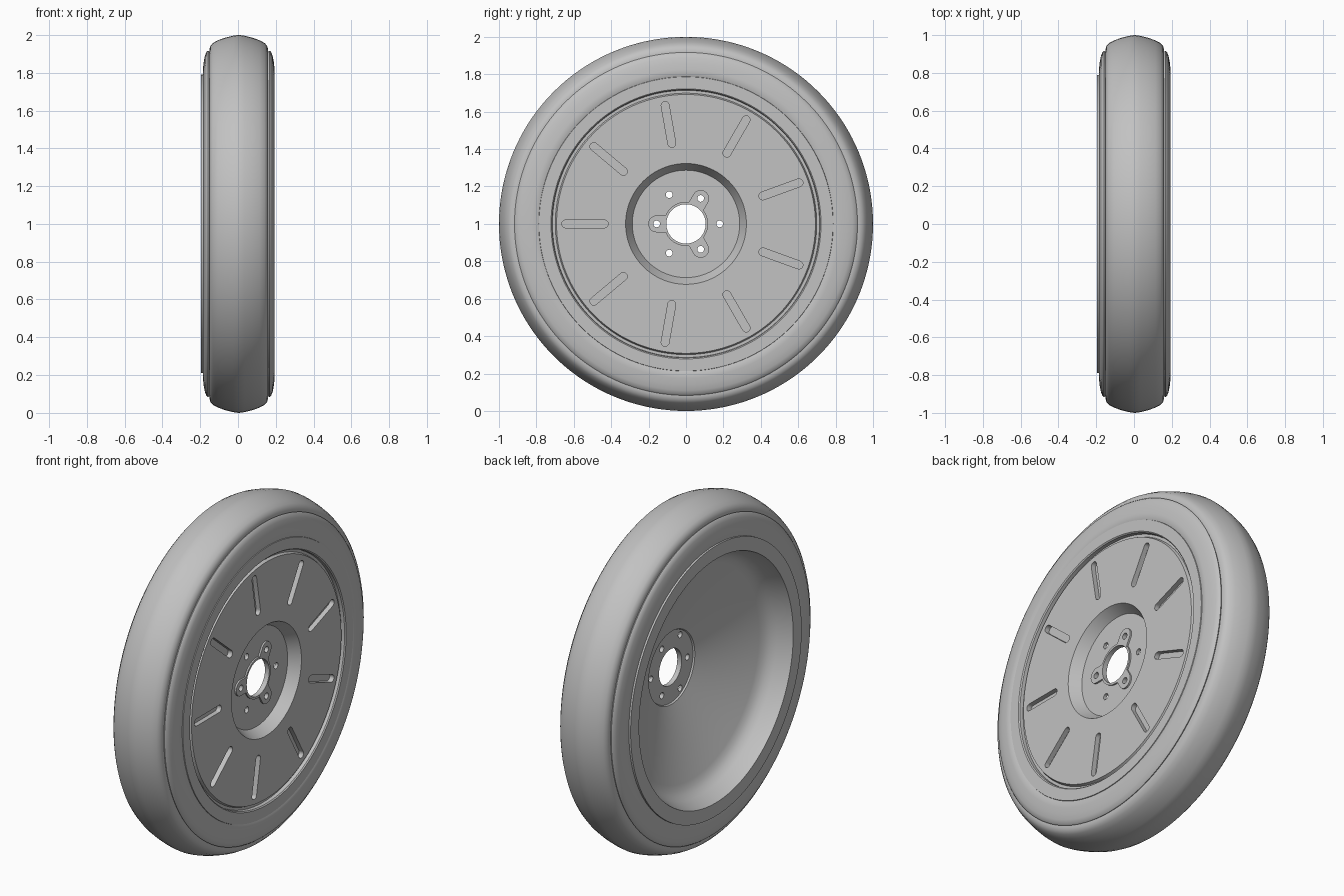
import bpy, bmesh, math

if "Cube" in bpy.data.objects:
    bpy.data.objects.remove(bpy.data.objects["Cube"], do_unlink=True)

grey = bpy.data.materials.new("light_grey")
grey.use_nodes = True
grey.diffuse_color = (0.54, 0.54, 0.54, 1)
grey.node_tree.nodes["Principled BSDF"].inputs["Base Color"].default_value = (0.54, 0.54, 0.54, 1)


def finish(name, bm):
    """Turn a bmesh into an object standing with its axle at height 1."""
    bmesh.ops.remove_doubles(bm, verts=bm.verts, dist=1e-5)
    bmesh.ops.recalc_face_normals(bm, faces=bm.faces)
    mesh = bpy.data.meshes.new(name)
    bm.to_mesh(mesh)
    bm.free()
    mesh.materials.append(grey)
    obj = bpy.data.objects.new(name, mesh)
    obj.location.z = 1
    bpy.context.collection.objects.link(obj)
    return obj


def lathe(name, profile, steps=144):
    """Spin a closed (x, radius) profile round the x axle."""
    bm = bmesh.new()
    rings = []
    for i in range(steps):
        a = math.tau * i / steps
        rings.append([bm.verts.new((x, r * math.cos(a), r * math.sin(a))) for x, r in profile])
    n = len(profile)
    for i in range(steps):
        p, q = rings[i], rings[(i + 1) % steps]
        for j in range(n):
            k = (j + 1) % n
            bm.faces.new((p[j], p[k], q[k], q[j]))
    return finish(name, bm)


def capsule(bm, r0, r1, half, angle, x0, x1, n=12):
    """Add a rounded bar running radially from r0 to r1, thick from x0 to x1."""
    pts = []
    for centre, start in ((r1, -math.pi / 2), (r0, math.pi / 2)):
        for i in range(n + (r0 != r1)):
            t = start + math.pi * i / n
            u, v = centre + half * math.cos(t), half * math.sin(t)
            pts.append((u * math.cos(angle) - v * math.sin(angle),
                        u * math.sin(angle) + v * math.cos(angle)))
    low = [bm.verts.new((x0, *p)) for p in pts]
    high = [bm.verts.new((x1, *p)) for p in pts]
    bm.faces.new(low)
    bm.faces.new(high)
    for i in range(len(pts)):
        k = (i + 1) % len(pts)
        bm.faces.new((low[i], low[k], high[k], high[i]))


def cut(obj, cutter):
    """Subtract the cutter and bake the result."""
    mod = obj.modifiers.new("cut", 'BOOLEAN')
    mod.object, mod.operation, mod.solver = cutter, 'DIFFERENCE', 'EXACT'
    dg = bpy.context.evaluated_depsgraph_get()
    mesh = bpy.data.meshes.new_from_object(obj.evaluated_get(dg))
    obj.modifiers.clear()
    obj.data = mesh


def smooth(obj, degrees):
    bpy.ops.object.select_all(action='DESELECT')
    obj.select_set(True)
    bpy.context.view_layer.objects.active = obj
    bpy.ops.object.shade_smooth_by_angle(angle=math.radians(degrees))


# Tyre: crowned tread, stepped shoulder, rounded sidewall
half_tyre = [(0.03, 0.996), (0.07, 0.986), (0.11, 0.972), (0.137, 0.957), (0.15, 0.942),
             (0.155, 0.925), (0.155, 0.912), (0.163, 0.917), (0.171, 0.91), (0.179, 0.89),
             (0.185, 0.86), (0.189, 0.825), (0.19, 0.794), (0.17, 0.76)]
shift = 0.004
tyre = lathe("tyre", [(shift, 1)] + [(x + shift, r) for x, r in half_tyre]
             + [(shift - x, r) for x, r in reversed(half_tyre)])

# Wheel: rim lip, grooved disc and hub bowl on one side, conical dish on the other
wheel = lathe("wheel", [
    (0.185, 0.789), (0.194, 0.786), (0.194, 0.722), (0.188, 0.716), (0.168, 0.714),
    (0.168, 0.699), (0.184, 0.692), (0.184, 0.323), (0.12, 0.287), (0.12, 0.09),
    (0.101, 0.09), (0.101, 0.208), (0.092, 0.213), (-0.045, 0.61), (-0.06, 0.64),
    (-0.08, 0.662), (-0.11, 0.682), (-0.195, 0.712), (-0.195, 0.79), (-0.18, 0.79),
    (-0.17, 0.77), (0.17, 0.77)])

# Three raised bolt lugs joined by a collar round the bore
bm = bmesh.new()
for i in range(3):
    capsule(bm, 0.1, 0.157, 0.045, math.radians(60 + 120 * i), 0.11, 0.13)
lugs = finish("bolt_lugs", bm)
collar = lathe("bore_collar", [(0.11, 0.105), (0.129, 0.105), (0.129, 0.118), (0.11, 0.118)], 64)

# Cutters: blind slots, bolt holes and the axle bore
bm = bmesh.new()
for i in range(9):
    capsule(bm, 0.437, 0.643, 0.021, math.radians(20 + 40 * i), 0.156, 0.21)
for i in range(6):
    r = 0.157 if i % 2 else 0.18
    capsule(bm, r, r, 0.018, math.radians(60 * i), 0.05, 0.2, 8)
capsule(bm, 0, 0, 0.105, 0, 0.05, 0.2, 32)
cutter = finish("hole_cutter", bm)
cutter.hide_render = True
bpy.context.view_layer.update()
for part in (wheel, lugs):
    cut(part, cutter)
bpy.data.objects.remove(cutter, do_unlink=True)

smooth(tyre, 40)
smooth(wheel, 28)
smooth(lugs, 30)
smooth(collar, 30)
